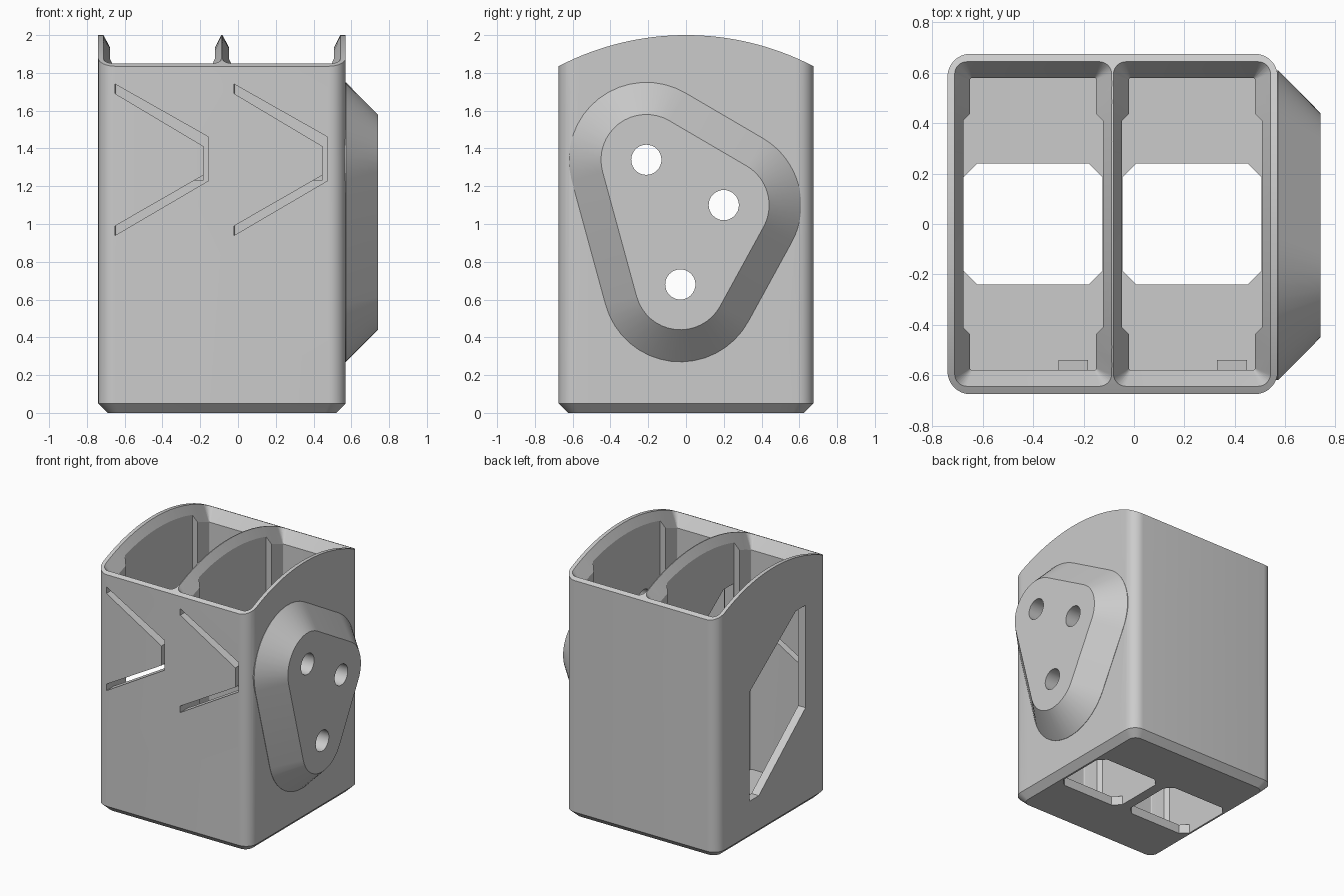
import bpy, bmesh
from math import sin, cos, pi, sqrt, atan2, radians
from mathutils import Vector

if "Cube" in bpy.data.objects:
    bpy.data.objects.remove(bpy.data.objects["Cube"])

grey = bpy.data.materials.new("light grey plastic")
grey.use_nodes = True
colour = (0.6, 0.6, 0.6, 1)
grey.diffuse_color = colour
grey.node_tree.nodes["Principled BSDF"].inputs["Base Color"].default_value = colour

CX, HX, HY = -0.085, 0.655, 0.675      # middle of the box and its half sizes
FLOOR, ABOVE = 0.07, 2.3
ARC = 1.463                            # radius of the domed rim


def rim(y):
    return 2 - ARC + sqrt(ARC * ARC - y * y)


def loft(name, rings):
    """Closed solid through rings of equal point count."""
    bm = bmesh.new()
    rows = [[bm.verts.new(p) for p in ring] for ring in rings]
    n = len(rows[0])
    for a, b in zip(rows, rows[1:]):
        for i in range(n):
            j = (i + 1) % n
            bm.faces.new((a[i], a[j], b[j], b[i]))
    bm.faces.new(rows[0])
    bm.faces.new(rows[-1])
    bmesh.ops.recalc_face_normals(bm, faces=bm.faces)
    mesh = bpy.data.meshes.new(name)
    bm.to_mesh(mesh)
    bm.free()
    mesh.materials.append(grey)
    ob = bpy.data.objects.new(name, mesh)
    bpy.context.collection.objects.link(ob)
    return ob


def prism(name, outline, axis, start, end):
    """Extrude a 2D outline along one axis."""
    def place(p, d):
        q = list(p)
        q.insert(axis, d)
        return q
    return loft(name, [[place(p, d) for p in outline] for d in (start, end)])


def rounded(cx, hx, hy, r, steps=8, side=16):
    """Rounded rectangle with extra points along the two y sides."""
    pts = []
    for k, (sx, sy) in enumerate([(1, 1), (-1, 1), (-1, -1), (1, -1)]):
        for i in range(steps + 1):
            a = (k + i / steps) * pi / 2
            pts.append((cx + sx * (hx - r) + r * cos(a), sy * (hy - r) + r * sin(a)))
        if k % 2:
            x, y0 = cx + sx * hx, sy * (hy - r)
            pts += [(x, y0 * (1 - 2 * i / side)) for i in range(1, side)]
    return pts


def combine(target, tool, operation="DIFFERENCE"):
    mod = target.modifiers.new(operation.lower(), "BOOLEAN")
    mod.operation, mod.solver, mod.object = operation, "EXACT", tool
    bpy.context.view_layer.objects.active = target
    bpy.ops.object.modifier_apply(modifier=mod.name)
    bpy.data.objects.remove(tool)


# Outer shell: rounded box, chamfered foot, domed top
def flat(outline, z):
    return [(x, y, z) for x, y in outline]


wall = rounded(CX, HX, HY, 0.09)
foot = rounded(CX, HX - 0.05, HY - 0.05, 0.06)
body = loft("holder_body", [flat(foot, 0), flat(wall, 0.05), flat(wall, 2.2)])
ys = [-0.75 + 1.5 * i / 64 for i in range(65)]
dome = [(y, rim(y)) for y in ys] + [(0.75, -0.1), (-0.75, -0.1)]
combine(body, prism("dome_cutter", dome, 0, -1, 1), "INTERSECT")

# Three-lobed mounting pad on the side
holes = [(-0.21, 1.34), (-0.03, 0.68), (0.20, 1.10)]


def lobes(r, steps=16):
    pts = []
    for i, p in enumerate(holes):
        before, after = Vector(holes[i - 1]), Vector(holes[(i + 1) % 3])
        p = Vector(p)
        d0, d1 = p - before, after - p
        a0, a1 = atan2(-d0.x, d0.y), atan2(-d1.x, d1.y)
        a0, a1 = a0 + pi, a1 + pi
        n0 = Vector((d0.y, -d0.x)).normalized()
        start = atan2(n0.y, n0.x)
        turn = (a1 - a0) % (2 * pi)
        for s in range(steps + 1):
            a = start + turn * s / steps
            pts.append(p + r * Vector((cos(a), sin(a))))
    return pts


pad = loft("mounting_pad", [[(x, p.x, p.y) for p in lobes(r)]
                            for x, r in ((0.53, 0.41), (0.572, 0.41), (0.74, 0.24))])
combine(body, pad, "UNION")

# Two compartments with flared rims, recessed sides and open floors
for s in (-1, 1):
    mid = CX + s * 0.315
    inner = rounded(mid, 0.25, 0.58, 0.008)
    flare = rounded(mid, 0.3125, 0.645, 0.05)
    rings = [flat(inner, FLOOR),
             [(x, y, rim(y) - 0.12) for x, y in inner],
             [(x, y, rim(y) + 0.002) for x, y in flare],
             flat(flare, ABOVE)]
    combine(body, loft("compartment_cutter", rings))

    def octagon(hx, hy, cx, cy):
        return [(mid + hx, hy - cy), (mid + hx - cx, hy), (mid - hx + cx, hy), (mid - hx, hy - cy),
                (mid - hx, cy - hy), (mid - hx + cx, -hy), (mid + hx - cx, -hy), (mid + hx, cy - hy)]
    recess = octagon(0.277, 0.44, 0.03, 0.03)
    combine(body, prism("recess_cutter", recess, 2, FLOOR, ABOVE))
    opening = octagon(0.276, 0.24, 0.055, 0.055)
    combine(body, prism("floor_cutter", opening, 2, -0.1, 0.2))

# Slanted access window through the far wall and the divider
window = [(-0.40, 1.56), (-0.28, 1.56), (0.285, 1.15), (0.285, 0.31), (0.17, 0.31), (-0.40, 0.77)]
combine(body, prism("window_cutter", window, 0, -0.9, 0.1))

# Screw holes through the pad
for y, z in holes:
    ring = [(y + 0.08 * cos(a * pi / 16), z + 0.08 * sin(a * pi / 16)) for a in range(32)]
    combine(body, prism("screw_cutter", ring, 0, 0.35, 0.9))

# Spring tongues: slots cut in the front, with a catch inside each tip
slot = [(0, 1.74), (0.495, 1.46), (0.495, 1.23), (0, 0.94),
        (0, 0.99), (0.47, 1.26), (0.47, 1.41), (0, 1.69)]
catch = [(-0.6, 1.23), (-0.54, 1.23), (-0.54, 1.28), (-0.6, 1.40)]
for x0 in (-0.65, -0.02):
    outline = [(x0 + x, z) for x, z in slot]
    combine(body, prism("slot_cutter", outline, 1, -0.8, -0.5))
    prism("tongue_catch", catch, 0, x0 + 0.35, x0 + 0.468)

# Smooth the rounded surfaces, keep the edges crisp
bpy.ops.object.select_all(action="DESELECT")
body.select_set(True)
bpy.context.view_layer.objects.active = body
bpy.ops.object.shade_smooth_by_angle(angle=radians(25))
